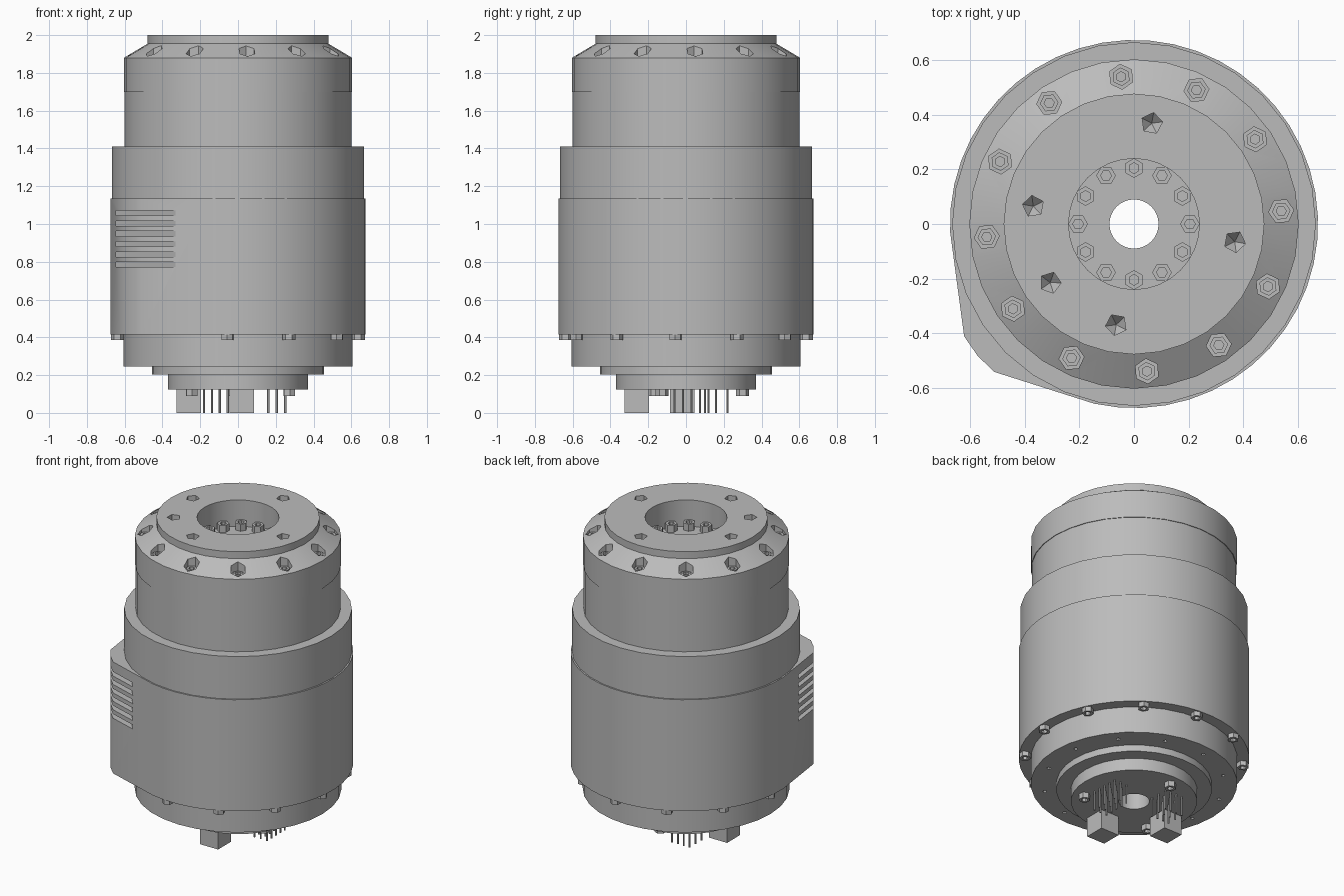
import bpy
import bmesh
from math import cos, sin, pi, radians
from mathutils import Matrix, Vector

if "Cube" in bpy.data.objects:
    bpy.data.objects.remove(bpy.data.objects["Cube"], do_unlink=True)

metal = bpy.data.materials.new("grey_metal")
metal.use_nodes = True
metal.diffuse_color = (0.5, 0.5, 0.5, 1)
metal.node_tree.nodes["Principled BSDF"].inputs["Base Color"].default_value = (0.5, 0.5, 0.5, 1)

SIDES = 32
BORE = 0.09
BULGE_ANGLE = radians(220)
parts = []


def finish(name, bm):
    """Turn a bmesh into a named object."""
    bmesh.ops.remove_doubles(bm, verts=bm.verts, dist=1e-5)
    bmesh.ops.recalc_face_normals(bm, faces=bm.faces)
    mesh = bpy.data.meshes.new(name)
    bm.to_mesh(mesh)
    bm.free()
    mesh.materials.append(metal)
    obj = bpy.data.objects.new(name, mesh)
    bpy.context.collection.objects.link(obj)
    parts.append(obj)
    return obj


def add_lathe(bm, profile, sides, x=0, y=0, z=0, turn=0):
    """Revolve a closed (radius, height) profile around a vertical axis."""
    rings = []
    for i in range(sides):
        a = turn + 2 * pi * i / sides
        rings.append([bm.verts.new((x + r * cos(a), y + r * sin(a), z + h)) for r, h in profile])
    n = len(profile)
    for i in range(sides):
        a, b = rings[i], rings[(i + 1) % sides]
        for j in range(n):
            k = (j + 1) % n
            on_axis = (profile[j][0] == 0, profile[k][0] == 0)
            if all(on_axis):
                continue
            if on_axis[0]:
                bm.faces.new((a[j], b[k], a[k]))
            elif on_axis[1]:
                bm.faces.new((a[j], b[j], a[k]))
            else:
                bm.faces.new((a[j], b[j], b[k], a[k]))


def lathe(name, profile, sides=SIDES):
    bm = bmesh.new()
    add_lathe(bm, profile, sides)
    return finish(name, bm)


def tube(name, radius, low, high, inner=BORE):
    return lathe(name, [(inner, low), (radius, low), (radius, high), (inner, high)])


def add_prism(bm, outline, low, high):
    """Extrude a flat outline between two heights."""
    base = bm.faces.new([bm.verts.new((x, y, low)) for x, y in outline])
    top = bmesh.ops.extrude_face_region(bm, geom=[base])["geom"]
    bmesh.ops.translate(bm, vec=(0, 0, high - low), verts=[v for v in top if isinstance(v, bmesh.types.BMVert)])


def add_box(bm, size, centre, turn=0):
    m = Matrix.Rotation(turn, 4, "Z") @ Matrix.Translation(centre) @ Matrix.Diagonal((*size, 1))
    bmesh.ops.create_cube(bm, size=1, matrix=m)


def cut(obj, name, bm):
    """Subtract a helper shape and bake the result."""
    cutter = finish(name, bm)
    cutter.hide_render = True
    mod = obj.modifiers.new("cut", "BOOLEAN")
    mod.operation = "DIFFERENCE"
    mod.solver = "EXACT"
    mod.object = cutter
    graph = bpy.context.evaluated_depsgraph_get()
    obj.data = bpy.data.meshes.new_from_object(obj.evaluated_get(graph))
    obj.modifiers.clear()
    parts.remove(cutter)
    bpy.data.objects.remove(cutter, do_unlink=True)


def ring(radius, angles):
    for a in angles:
        yield radius * cos(radians(a)), radius * sin(radians(a)), radians(a)


def screws(name, radius, angles, z, head, height, sides=6):
    """Socket-head screws on a circle; a negative height points them down."""
    bm = bmesh.new()
    profile = [(0, 0), (head, 0), (head, height), (head * 0.55, height), (head * 0.55, height * 0.4), (0, height * 0.4)]
    for x, y, a in ring(radius, angles):
        add_lathe(bm, profile, sides, x, y, z, a)
    return finish(name, bm)


def pockets(obj, radius, angles, profile, sides):
    bm = bmesh.new()
    for x, y, a in ring(radius, angles):
        add_lathe(bm, profile, sides, x, y, 0, a)
    cut(obj, "pocket_cutter", bm)


# Output flange with chamfered shoulder, raised disc and central recess
flange = lathe("output_flange", [
    (BORE, 1.70), (0.604, 1.70), (0.604, 1.88), (0.478, 1.955), (0.478, 2.0),
    (0.24, 2.0), (0.24, 1.83), (BORE, 1.83)])
shoulder_angles = range(5, 365, 30)
pockets(flange, 0.542, shoulder_angles, [(0, 1.865), (0.046, 1.865), (0.046, 2.1), (0, 2.1)], 6)
pockets(flange, 0.375, (80, 170, 215, 260, 350),
        [(0, 1.87), (0.04, 1.91), (0.04, 2.1), (0, 2.1)], 5)
screws("shoulder_screws", 0.542, shoulder_angles, 1.86, 0.034, 0.03)
screws("recess_screws", 0.205, range(0, 360, 30), 1.825, 0.036, 0.05)

# Neck and upper housing
tube("neck", 0.60, 1.40, 1.70)
tube("upper_housing", 0.667, 1.13, 1.41)

# Main housing: round outline swelling into a rounded bulge on one side
outline = []
for i in range(48):
    d = 2 * pi * i / 48 - pi
    if abs(d) > radians(34):
        outline.append((0.675 * cos(d), 0.675 * sin(d)))
    elif abs(d) < radians(0.1):
        outline += [(0.742, -0.085), (0.75, 0), (0.742, 0.085)]
spin = Matrix.Rotation(BULGE_ANGLE, 2)
bm = bmesh.new()
add_prism(bm, [spin @ Vector(p) for p in outline], 0.415, 1.135)
housing = finish("main_housing", bm)
bm = bmesh.new()
add_lathe(bm, [(0, 0.3), (BORE, 0.3), (BORE, 1.3), (0, 1.3)], SIDES)
cut(housing, "bore_cutter", bm)

# Cooling grooves in the bulge
bm = bmesh.new()
for i in range(6):
    add_box(bm, (0.3, 0.8, 0.027), (0.79, 0, 0.785 + 0.0545 * i), BULGE_ANGLE)
cut(housing, "groove_cutter", bm)

# Stepped base
base = tube("base_ring", 0.605, 0.245, 0.42)
pockets(base, 0.53, range(10, 370, 30), [(0, 0.2), (0.012, 0.2), (0.012, 0.27), (0, 0.27)], 6)
tube("base_step", 0.455, 0.203, 0.25)
tube("base_cap", 0.37, 0.125, 0.21)
rim_angles = [a for a in range(-5, 355, 30) if a not in (205, 235)]
screws("rim_screws", 0.64, rim_angles, 0.42, 0.034, -0.035)
screws("cap_screws", 0.30, (-25, 95, 215), 0.13, 0.034, -0.04)

# Plug connectors and their pins
for name, x, y in (("left_connector", 0.02, -0.26), ("right_connector", -0.26, -0.02)):
    bm = bmesh.new()
    add_box(bm, (0.13, 0.13, 0.13), (x, y, 0.065))
    finish(name, bm)


def pins(name, columns, rows, x0, y0, step_x, step_y):
    bm = bmesh.new()
    for i in range(columns):
        for j in range(rows):
            add_lathe(bm, [(0, 0), (0.006, 0), (0.006, 0.13), (0, 0.13)], 6, x0 + i * step_x, y0 + j * step_y)
    finish(name, bm)


pins("right_pins", 4, 3, -0.18, 0.10, 0.042, 0.06)
pins("left_pins", 3, 5, 0.16, -0.06, 0.045, 0.045)

# Smooth shading with sharp edges kept
bpy.ops.object.select_all(action="DESELECT")
for obj in parts:
    obj.select_set(True)
bpy.context.view_layer.objects.active = parts[0]
bpy.ops.object.shade_smooth_by_angle(angle=radians(30))
